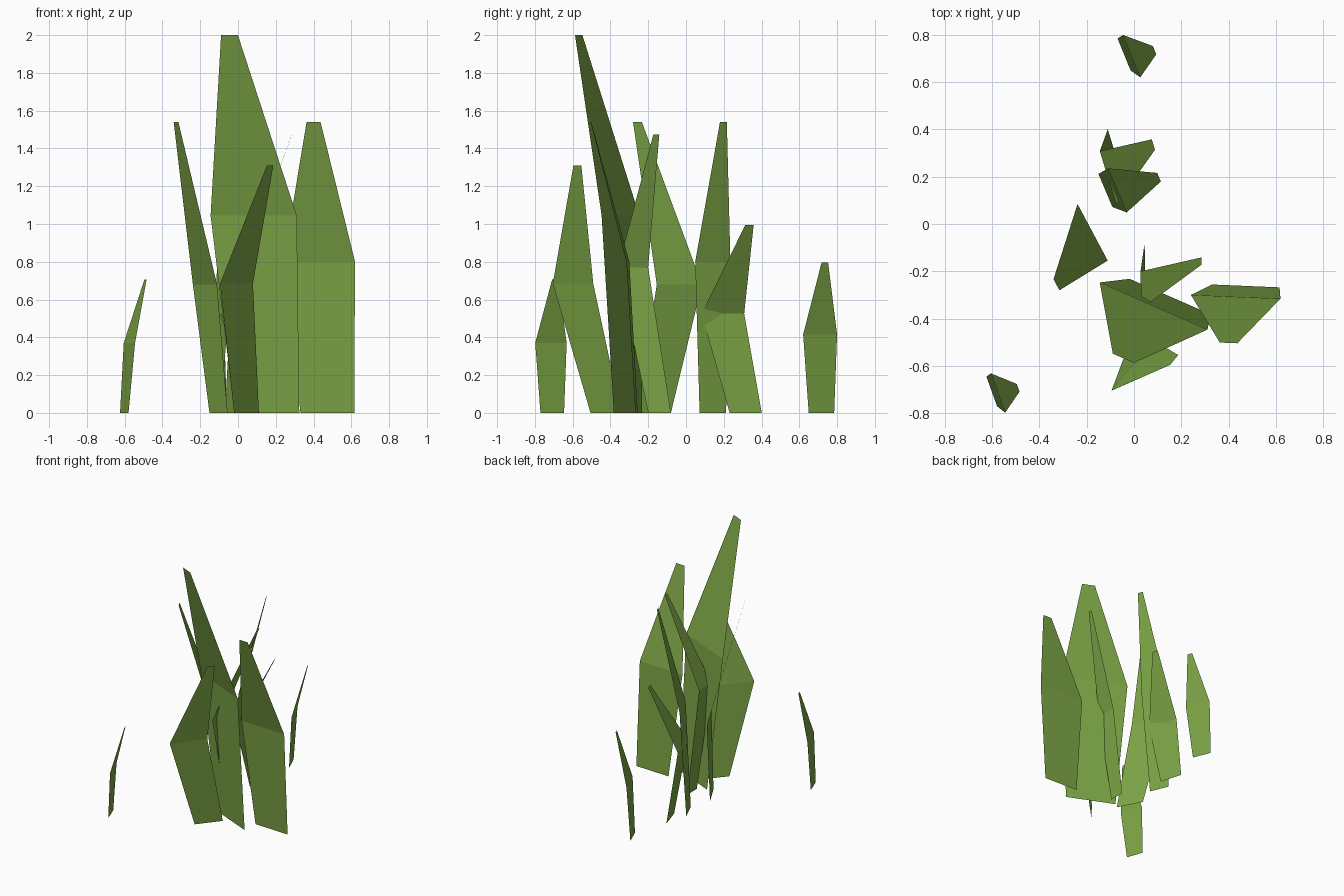
import bpy
from mathutils import Vector

green = bpy.data.materials.new("grass_green")
green.diffuse_color = (0.20, 0.37, 0.06, 1)


def blade(name, base, mid, tip, across, z_mid, z_tip):
    """Bent two-quad blade: widest at the bend, narrow blunt tip."""
    half = Vector(across) / 2
    rows = [(base, 1.0, 0.0), (mid, 1.33, z_mid), (tip, 0.26, z_tip)]
    verts = []
    for centre, scale, z in rows:
        c = Vector(centre)
        for side in (-1, 1):
            p = c + half * scale * side
            verts.append((p.x, p.y, z))
    mesh = bpy.data.meshes.new(name)
    mesh.from_pydata(verts, [], [(0, 1, 3, 2), (2, 3, 5, 4)])
    mesh.materials.append(green)
    obj = bpy.data.objects.new(name, mesh)
    bpy.context.collection.objects.link(obj)


# base centre, bend centre, tip centre, base width vector, bend height, tip height
blades = [
    # outlying small blades
    ((-.042, .717), (-.010, .710), (.087, .735), (.055, -.135), .415, .795),
    ((-.602, -.708), (-.575, -.715), (-.490, -.693), (.045, -.125), .37, .705),
    # rear clump
    ((-.121, .142), (-.070, .142), (.106, .198), (.059, -.14), .80, 1.54),
    ((-.085, .316), (-.110, .195), (.082, .336), (.052, -.17), .525, .995),
    # central tall blades
    ((.153, -.307), (.083, -.347), (-.045, -.568), (.343, -.15), 1.045, 2.0),
    ((.473, -.262), (.430, -.308), (.400, -.503), (.285, -.012), .80, 1.54),
    ((-.103, -.170), (-.175, -.035), (-.328, -.257), (.096, -.18), .68, 1.54),
    ((.046, -.140), (.029, -.280), (.285, -.157), (.002, -.12), .77, 1.475),
    # front blade
    ((.045, -.425), (-.008, -.598), (.170, -.575), (.131, .161), .685, 1.31),
]
for i, spec in enumerate(blades, 1):
    blade(f"grass_blade_{i}", *spec)
